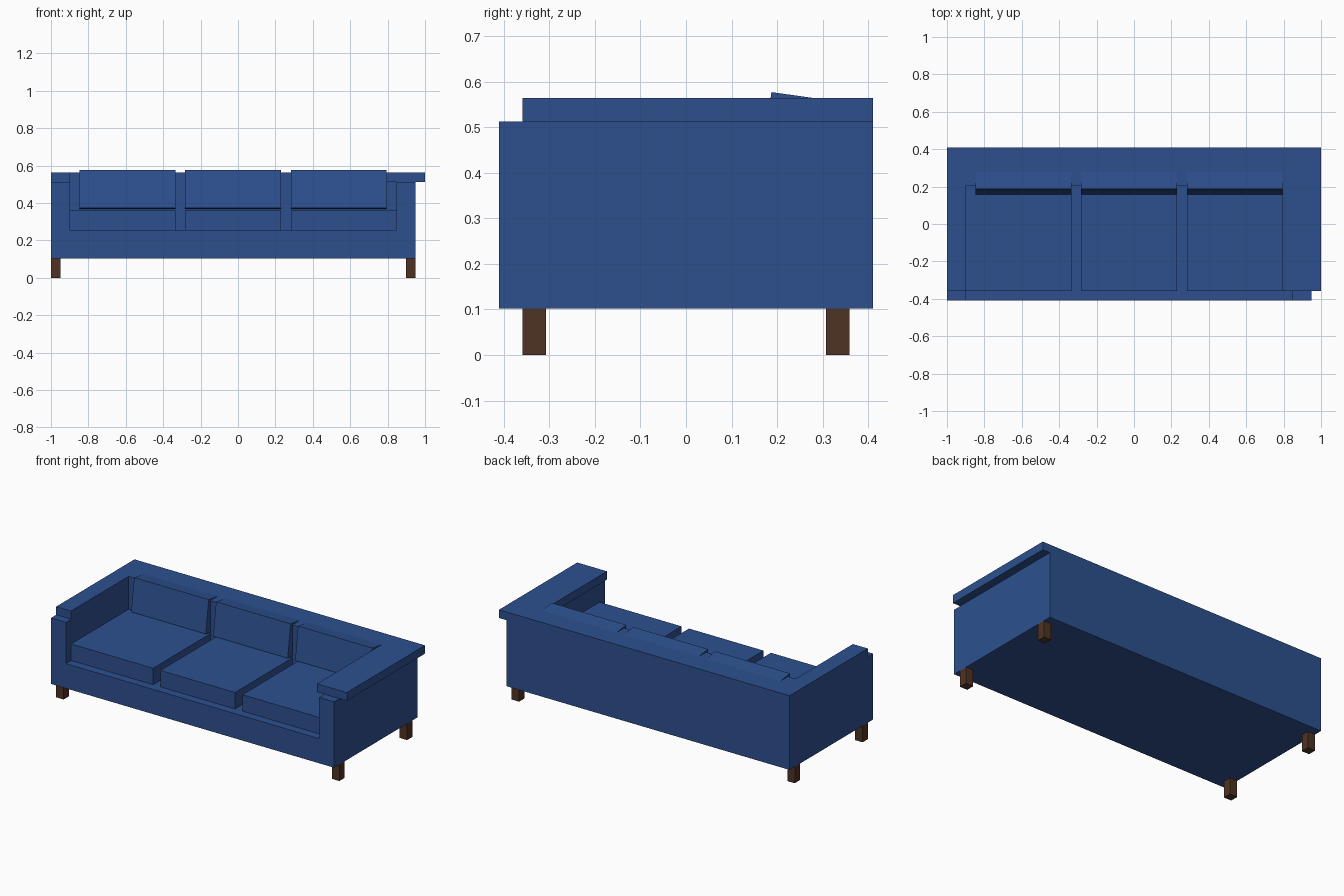
import bpy, bmesh, math
from mathutils import Matrix, Vector

if "Cube" in bpy.data.objects:
    bpy.data.objects.remove(bpy.data.objects["Cube"])

U = 2 / 39            # design module: the sofa is 39 modules long, 16 deep
W, D = 39, 16


def material(name, rgb):
    m = bpy.data.materials.new(name)
    m.diffuse_color = (*rgb, 1)
    m.use_nodes = True
    m.node_tree.nodes["Principled BSDF"].inputs["Base Color"].default_value = m.diffuse_color
    return m


blue = material("blue_fabric", (0.026, 0.081, 0.275))
brown = material("brown_wood", (0.078, 0.033, 0.017))


def place(x, y, z):
    """Module coordinates (from the left front floor corner) to scene units."""
    return Vector(((x - W / 2) * U, (y - D / 2) * U, z * U))


def finish(name, bm, mat):
    bmesh.ops.recalc_face_normals(bm, faces=bm.faces)
    me = bpy.data.meshes.new(name)
    bm.to_mesh(me)
    bm.free()
    me.materials.append(mat)
    ob = bpy.data.objects.new(name, me)
    bpy.context.collection.objects.link(ob)
    return ob


def box(name, lo, hi, mat):
    a, b = place(*lo), place(*hi)
    bm = bmesh.new()
    size = b - a
    bmesh.ops.create_cube(bm, size=1, matrix=Matrix.Translation((a + b) / 2)
                          @ Matrix.Diagonal((*size, 1)))
    return finish(name, bm, mat)


# Body: one block with the seat well cut out of its front and top
body = box("body", (0, 0, 2), (38, 16, 10), blue)
cutter = box("seat_well_cutter", (2, -2, 5), (36, 12, 14), blue)
cutter.hide_render = True
cutter.hide_viewport = True
cutter.display_type = 'WIRE'
cut = body.modifiers.new("seat_well", 'BOOLEAN')
cut.operation = 'DIFFERENCE'
cut.solver = 'EXACT'
cut.object = cutter

# Top rail: U-shaped slab over both arms and the back
outline = [(0, 1), (2, 1), (2, 12), (35, 12), (35, 1), (39, 1), (39, 16), (0, 16)]
bm = bmesh.new()
face = bm.faces.new([bm.verts.new(place(x, y, 10)) for x, y in outline])
ext = bmesh.ops.extrude_face_region(bm, geom=[face])
bmesh.ops.translate(bm, vec=(0, 0, U), verts=[
    v for v in ext["geom"] if isinstance(v, bmesh.types.BMVert)])
finish("top_rail", bm, blue)

# Seat cushions
for side, x0, x1 in (("left", 2, 13), ("middle", 14, 24), ("right", 25, 36)):
    box(f"seat_cushion_{side}", (x0, 1, 5), (x1, 12, 7), blue)

# Back cushions, leaning back about their lower front edge
for side, x0 in (("left", 3), ("middle", 14), ("right", 25)):
    y0, z0 = 11.1, 7.29
    ob = box(f"back_cushion_{side}", (x0, y0, z0), (x0 + 10, y0 + 2, z0 + 4), blue)
    pivot = Matrix.Translation(place(x0, y0, z0))
    ob.data.transform(pivot @ Matrix.Rotation(math.radians(-8), 4, 'X') @ pivot.inverted())

# Legs
for sx, x in (("left", 0), ("right", 37)):
    for sy, y in (("front", 1), ("back", 14)):
        box(f"leg_{sy}_{sx}", (x, y, 0), (x + 1, y + 1, 2), brown)
